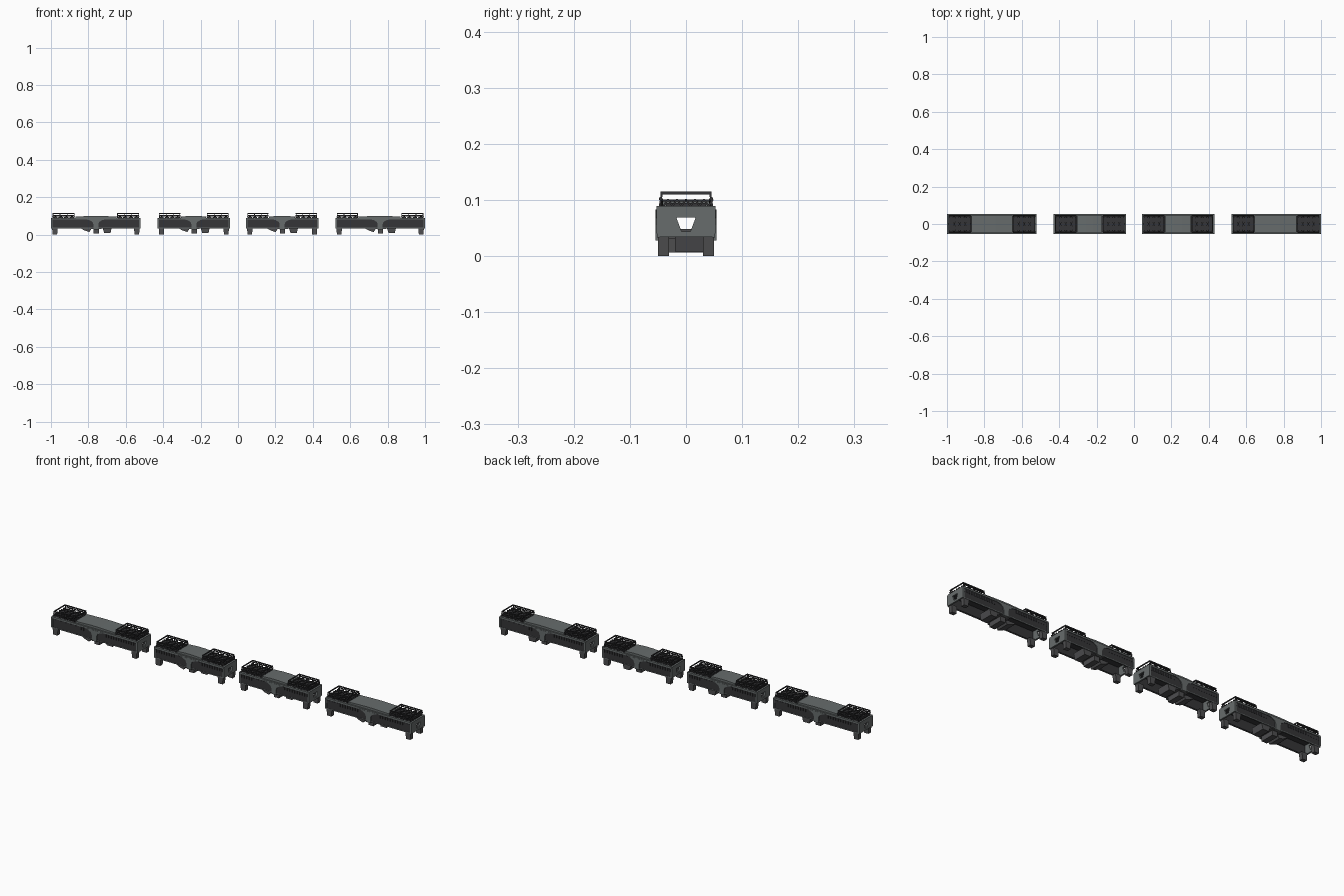
import bpy, bmesh
from mathutils import Vector

if "Cube" in bpy.data.objects:
    bpy.data.objects.remove(bpy.data.objects["Cube"])


def material(name, rgb):
    m = bpy.data.materials.new(name)
    m.diffuse_color = (*rgb, 1)
    m.use_nodes = True
    m.node_tree.nodes["Principled BSDF"].inputs["Base Color"].default_value = m.diffuse_color
    return m


GREY = material("steel grey", (0.135, 0.15, 0.15))
DARK = material("charcoal", (0.035, 0.035, 0.038))
MID = material("dark grey", (0.075, 0.075, 0.078))


class Part:
    """Collects simple solids into one named object."""

    def __init__(self, name, mat):
        self.name, self.mat, self.bm = name, mat, bmesh.new()

    def box(self, x0, x1, y0, y1, z0, z1):
        self.prism([(x0, z0), (x1, z0), (x1, z1), (x0, z1)], y0, y1)

    def prism(self, prof, y0, y1):
        """Extrude an x-z profile along y."""
        self.loft([[(x, y0, z) for x, z in prof], [(x, y1, z) for x, z in prof]])

    def loft(self, rings, caps=True):
        rs = [[self.bm.verts.new(p) for p in r] for r in rings]
        n = len(rs[0])
        for a, b in zip(rs, rs[1:]):
            for i in range(n):
                self.bm.faces.new((a[i], a[(i + 1) % n], b[(i + 1) % n], b[i]))
        if caps:
            self.bm.faces.new(rs[0])
            self.bm.faces.new(rs[-1])
        else:  # closed loop of rings
            for i in range(n):
                a, b = rs[-1], rs[0]
                self.bm.faces.new((a[i], a[(i + 1) % n], b[(i + 1) % n], b[i]))

    def bar(self, a, b, r=0.0017):
        a, b = Vector(a), Vector(b)
        q = (b - a).to_track_quat('Z', 'Y')
        offs = [q @ Vector((sx * r, sy * r, 0))
                for sx, sy in ((-1, -1), (1, -1), (1, 1), (-1, 1))]
        self.loft([[p + o for o in offs] for p in (a, b)])

    def done(self):
        bmesh.ops.recalc_face_normals(self.bm, faces=self.bm.faces)
        me = bpy.data.meshes.new(self.name)
        self.bm.to_mesh(me)
        self.bm.free()
        me.materials.append(self.mat)
        bpy.context.collection.objects.link(bpy.data.objects.new(self.name, me))


def end_plate(part, x, d):
    # end wall with a trapezoid opening
    outer = [(-.052, .034), (.052, .034), (.053, .084), (.049, .089), (-.049, .089), (-.053, .084)]
    inner = [(-.008, .044), (.008, .044), (.017, .068), (.012, .0685), (-.012, .0685), (-.017, .068)]
    part.loft([[(x + k, y, z) for y, z in ring] for ring, k in
               ((outer, 0), (outer, d), (inner, d), (inner, 0))], caps=False)


def roof_rack(frame, lattice, x0, x1):
    # raised rectangular rail on posts
    w, z = .043, .112
    for s in (-1, 1):
        frame.box(x0, x1, s * w - .002, s * w + .002, z - .0025, z + .0025)
        frame.box(x0, x1, s * .047 - .0015, s * .047 + .0015, .1, .104)
        for i in range(4):
            x = x0 + .003 + (x1 - x0 - .006) * i / 3
            frame.bar((x, s * .047, .087), (x, s * w, z))
    for x in (x0 + .002, x1 - .002):
        frame.box(x - .002, x + .002, -w, w, z - .0025, z + .0025)
    # criss-cross lattice and cross pipes below the rail
    n = 4
    step = (x1 - x0) / n
    for i in range(n):
        a, b = x0 + i * step, x0 + (i + 1) * step
        lattice.box(a + .004, b - .004, -.036, .036, .088, .094)
        for s in (-1, 1):
            lattice.bar((a, 0, .099), (b, s * .043, .099))
            lattice.bar((b, 0, .099), (a, s * .043, .099))
            lattice.bar((a, s * .043, .09), (b, s * .043, .101))
    for j in range(6):
        y = -.04 + .016 * j
        for x in (x0 + .002, x1 - .002):
            lattice.bar((x, y, .089), (x, y + .008, .101))
            lattice.bar((x, y + .008, .101), (x, y + .016 if j < 5 else y, .089))


def car(n, x0, x1, p0, p1):
    c = (x0 + x1) / 2
    tag = f"_{n}"
    side, trim = Part("side_panels" + tag, DARK), Part("side_trim" + tag, GREY)
    ends, deck = Part("end_walls" + tag, GREY), Part("roof_deck" + tag, GREY)
    floor, legs = Part("roof_base" + tag, DARK), Part("corner_feet" + tag, MID)
    under, frame = Part("underside_boxes" + tag, MID), Part("roof_rails" + tag, DARK)
    lattice = Part("roof_lattice" + tag, DARK)

    # end walls and roof
    end_plate(ends, x0, .008)
    end_plate(ends, x1, -.008)
    floor.box(x0 + .006, x1 - .006, -.049, .049, .08, .0885)
    deck.prism([(p0, .088), (p1, .088), (p1, .097), (c + .02, .1),
                (c - .02, .1), (p0, .097)], -.046, .046)

    for s in (-1, 1):
        # dark side wall, top trim, bottom trim
        side.box(x0 + .004, x1 - .004, s * .044, s * .0505, .034, .084)
        trim.box(x0 + .002, x1 - .002, s * .046, s * .053, .081, .089)
        trim.box(x0 + .002, x1 - .002, s * .047, s * .0515, .033, .037)
        # flared pillar at mid length
        half = [(.06, .083), (.035, .078), (.018, .068), (.013, .055), (.013, .028)]
        prof = [(c + x, z) for x, z in half] + [(c - x, z) for x, z in reversed(half)]
        trim.prism(prof, s * .046, s * .054)
        # row of small ribs
        m = int((x1 - x0) / .014)
        for i in range(m):
            x = x0 + .012 + i * (x1 - x0 - .024) / (m - 1)
            if abs(x - c) > .05:
                side.box(x - .003, x + .003, s * .049, s * .0525, .064, .078)
        # corner feet, tapered downwards
        for e, d in ((x0 + .006, 1), (x1 - .006, -1)):
            legs.prism([(e, .038), (e + d * .03, .038), (e + d * .027, .002),
                        (e + d * .003, .002)], s * .03, s * .05)

    # boxes slung under the middle
    under.prism([(c - .085, .036), (c - .02, .036), (c - .035, .014), (c - .06, .022)], -.045, .02)
    under.box(c - .012, c + .016, -.036, .036, .006, .048)
    under.prism([(c + .035, .038), (c + .085, .038), (c + .078, .008), (c + .045, .008)], -.02, .046)
    under.box(c - .03, c + .03, -.048, .048, .03, .042)

    # roof racks at both ends
    roof_rack(frame, lattice, x0 + .008, p0 - .003)
    roof_rack(frame, lattice, p1 + .003, x1 - .008)

    for p in (side, trim, ends, deck, floor, legs, under, frame, lattice):
        p.done()


# two long outer cars and two short inner cars
car(1, -1.0, -.52, -.87, -.65)
car(2, -.43, -.042, -.305, -.17)
car(3, .042, .43, .165, .305)
car(4, .52, 1.0, .645, .87)

# feet touch the ground: shift all parts down slightly
for o in bpy.context.collection.objects:
    o.location.z = -.002 if "feet" in o.name else 0
